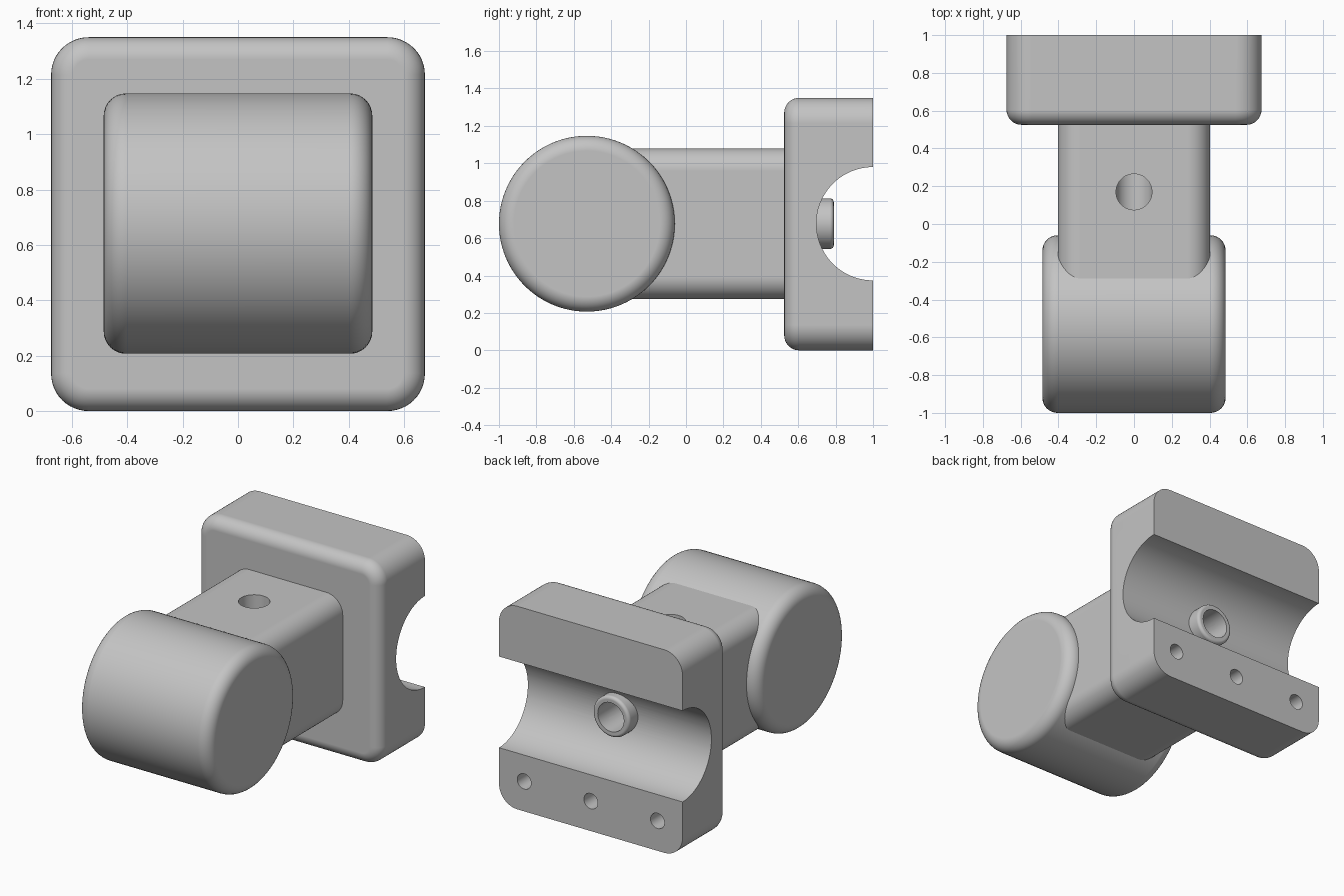
import bpy, bmesh
from mathutils import Matrix, Vector

cube = bpy.data.objects.get("Cube")
if cube:
    bpy.data.objects.remove(cube, do_unlink=True)

# Material
grey = bpy.data.materials.new("light_grey")
grey.use_nodes = True
COLOUR = (0.55, 0.55, 0.55, 1.0)
grey.diffuse_color = COLOUR
grey.node_tree.nodes["Principled BSDF"].inputs["Base Color"].default_value = COLOUR

MID = 0.677  # height of the shared centre line


def to_object(name, bm):
    bmesh.ops.recalc_face_normals(bm, faces=bm.faces)
    mesh = bpy.data.meshes.new(name)
    bm.to_mesh(mesh)
    bm.free()
    mesh.materials.append(grey)
    obj = bpy.data.objects.new(name, mesh)
    bpy.context.collection.objects.link(obj)
    return obj


def bevel(bm, edges, radius, segments=8):
    bmesh.ops.bevel(bm, geom=edges, offset=radius, segments=segments,
                    profile=0.5, affect='EDGES', clamp_overlap=True)


def rod(name, radius, start, end, sides=48, round_start=0, round_end=0):
    """Cylinder between two points, with optional rounded rims."""
    start, end = Vector(start), Vector(end)
    axis = end - start
    bm = bmesh.new()
    bmesh.ops.create_cone(bm, cap_ends=True, segments=sides, radius1=radius,
                          radius2=radius, depth=axis.length)
    for sign, amount in ((-1, round_start), (1, round_end)):
        if amount:
            rim = [e for e in bm.edges
                   if all(v.co.z * sign > axis.length / 2 - 1e-4 for v in e.verts)]
            bevel(bm, rim, amount)
    turn = axis.to_track_quat('Z', 'Y').to_matrix().to_4x4()
    bm.transform(Matrix.Translation((start + end) / 2) @ turn)
    return to_object(name, bm)


def rounded_block(name, half, y0, y1, corner, front_round=0):
    """Square bar along y with rounded long edges and an optional rounded front."""
    bm = bmesh.new()
    bmesh.ops.create_cube(bm, size=1)
    bm.transform(Matrix.Translation((0, (y0 + y1) / 2, MID))
                 @ Matrix.Diagonal((half * 2, y1 - y0, half * 2, 1)))
    long_edges = [e for e in bm.edges
                  if abs(e.verts[0].co.y - e.verts[1].co.y) > 1e-4]
    bevel(bm, long_edges, corner, 12)
    if front_round:
        front = [e for e in bm.edges if all(v.co.y < y0 + 1e-4 for v in e.verts)]
        bevel(bm, front, front_round)
    return to_object(name, bm)


def finish(obj, cutters):
    """Cut the holes, then shade smoothly with crisp edges."""
    bpy.ops.object.select_all(action='DESELECT')
    obj.select_set(True)
    bpy.context.view_layer.objects.active = obj
    for cutter in cutters:
        mod = obj.modifiers.new("cut", 'BOOLEAN')
        mod.operation = 'DIFFERENCE'
        mod.solver = 'EXACT'
        mod.object = cutter
        bpy.ops.object.modifier_apply(modifier=mod.name)
    bpy.ops.object.shade_smooth_by_angle(angle=0.5)
    normals = obj.modifiers.new("weighted_normals", 'WEIGHTED_NORMAL')
    normals.keep_sharp = True


# Main parts
pivot_head = rod("pivot_head", 0.47, (-0.485, -0.53, MID), (0.485, -0.53, MID),
                 96, 0.08, 0.08)
neck = rounded_block("neck", 0.403, -0.40, 0.57, 0.12)
clamp_plate = rounded_block("clamp_plate", 0.675, 0.525, 1.0, 0.135, 0.08)
clamp_plate.location.z = 0.675 - MID
locating_boss = rod("locating_boss", 0.135, (0, 0.67, MID), (0, 0.79, MID),
                    round_end=0.02)

# Cutters
pin_hole = rod("pin_hole_cutter", 0.09, (-1, -0.53, MID), (1, -0.53, MID))
centre_bore = rod("centre_bore_cutter", 0.096, (0, 0.074, MID), (0, 1.2, MID))
top_port = rod("top_port_cutter", 0.095, (0, 0.17, MID), (0, 0.17, 1.3))
pipe_groove = rod("pipe_groove_cutter", 0.303, (-1, 1, MID), (1, 1, MID), 96)
screw_holes = [rod("screw_hole_cutter", 0.051, (x, 0.7, MID + dz), (x, 1.1, MID + dz), 32)
               for x in (-0.49, 0, 0.49) for dz in (-0.478, 0.478)]

bpy.context.view_layer.update()
finish(pivot_head, [pin_hole])
finish(neck, [centre_bore, top_port])
finish(clamp_plate, [pipe_groove, centre_bore] + screw_holes)
finish(locating_boss, [centre_bore])

# Remove the cutters
for cutter in [pin_hole, centre_bore, top_port, pipe_groove] + screw_holes:
    bpy.data.objects.remove(cutter, do_unlink=True)
